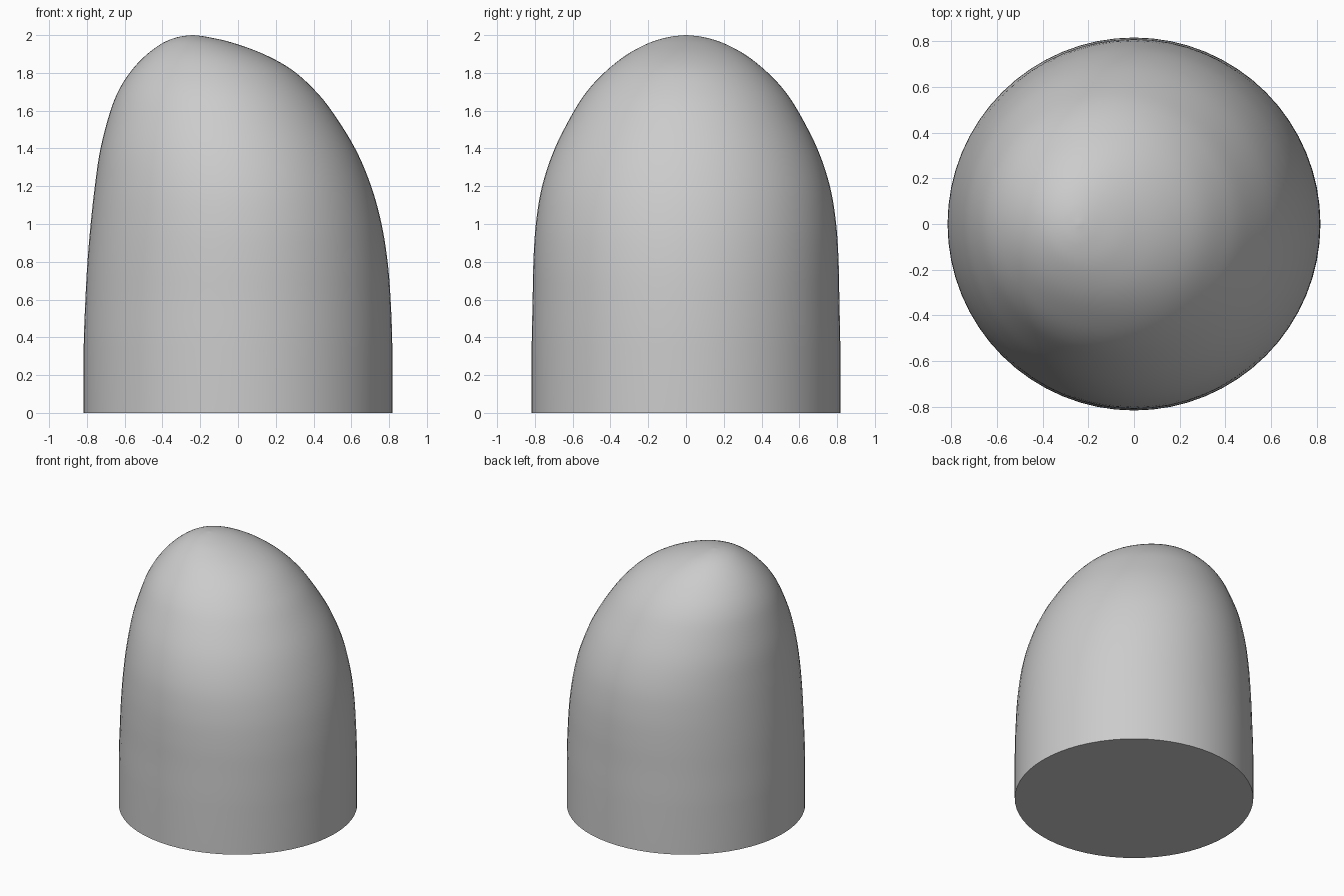
import bpy, bmesh, math

if "Cube" in bpy.data.objects:
    bpy.data.objects.remove(bpy.data.objects["Cube"])

SEGMENTS = 64
STEPS = 5   # interpolated rings between key rings

# key rings: height, left edge, right edge, half depth
RINGS = [
    (0.00, -0.817, 0.817, 0.817),
    (0.35, -0.817, 0.817, 0.817),
    (0.60, -0.808, 0.808, 0.812),
    (0.80, -0.797, 0.792, 0.808),
    (1.00, -0.780, 0.760, 0.795),
    (1.20, -0.758, 0.705, 0.762),
    (1.40, -0.728, 0.620, 0.695),
    (1.60, -0.675, 0.495, 0.592),
    (1.72, -0.625, 0.395, 0.510),
    (1.82, -0.558, 0.280, 0.412),
    (1.90, -0.480, 0.135, 0.308),
    (1.96, -0.395, -0.030, 0.192),
    (1.99, -0.317, -0.160, 0.090),
    (2.00, -0.245, -0.235, 0.005),
]


def spline(a, b, c, d, t):
    return 0.5 * (2 * b + (c - a) * t + (2 * a - 5 * b + 4 * c - d) * t * t
                  + (3 * b - a - 3 * c + d) * t ** 3)


def smooth_rings():
    out = []
    last = len(RINGS) - 1
    for i in range(last):
        p = [RINGS[min(max(i + k, 0), last)] for k in (-1, 0, 1, 2)]
        n = 1 if i == 0 else STEPS
        for s in range(n):
            out.append([spline(*v, s / n) for v in zip(*p)])
    out.append(list(RINGS[-1]))
    return out


# body: lofted rings whose centres drift to the left toward the tip
bm = bmesh.new()
loops = []
for z, left, right, depth in smooth_rings():
    cx, rx = (left + right) / 2, (right - left) / 2
    ring = []
    for k in range(SEGMENTS):
        a = 2 * math.pi * k / SEGMENTS
        ring.append(bm.verts.new((cx + rx * math.cos(a), depth * math.sin(a), min(z, 2.0))))
    loops.append(ring)
for lo, hi in zip(loops, loops[1:]):
    for k in range(SEGMENTS):
        n = (k + 1) % SEGMENTS
        bm.faces.new((lo[k], lo[n], hi[n], hi[k]))
bm.faces.new(loops[-1])
bm.faces.new(list(reversed(loops[0])))   # flat base

mesh = bpy.data.meshes.new("rounded_body")
bm.to_mesh(mesh)
bm.free()
body = bpy.data.objects.new("rounded_body", mesh)
bpy.context.collection.objects.link(body)

# plain grey
grey = bpy.data.materials.new("plain grey")
grey.diffuse_color = (0.6, 0.6, 0.6, 1)
grey.use_nodes = True
grey.node_tree.nodes["Principled BSDF"].inputs["Base Color"].default_value = grey.diffuse_color
mesh.materials.append(grey)

# smooth sides, crisp base edge
bpy.context.view_layer.objects.active = body
body.select_set(True)
bpy.ops.object.shade_smooth_by_angle(angle=math.radians(40))
